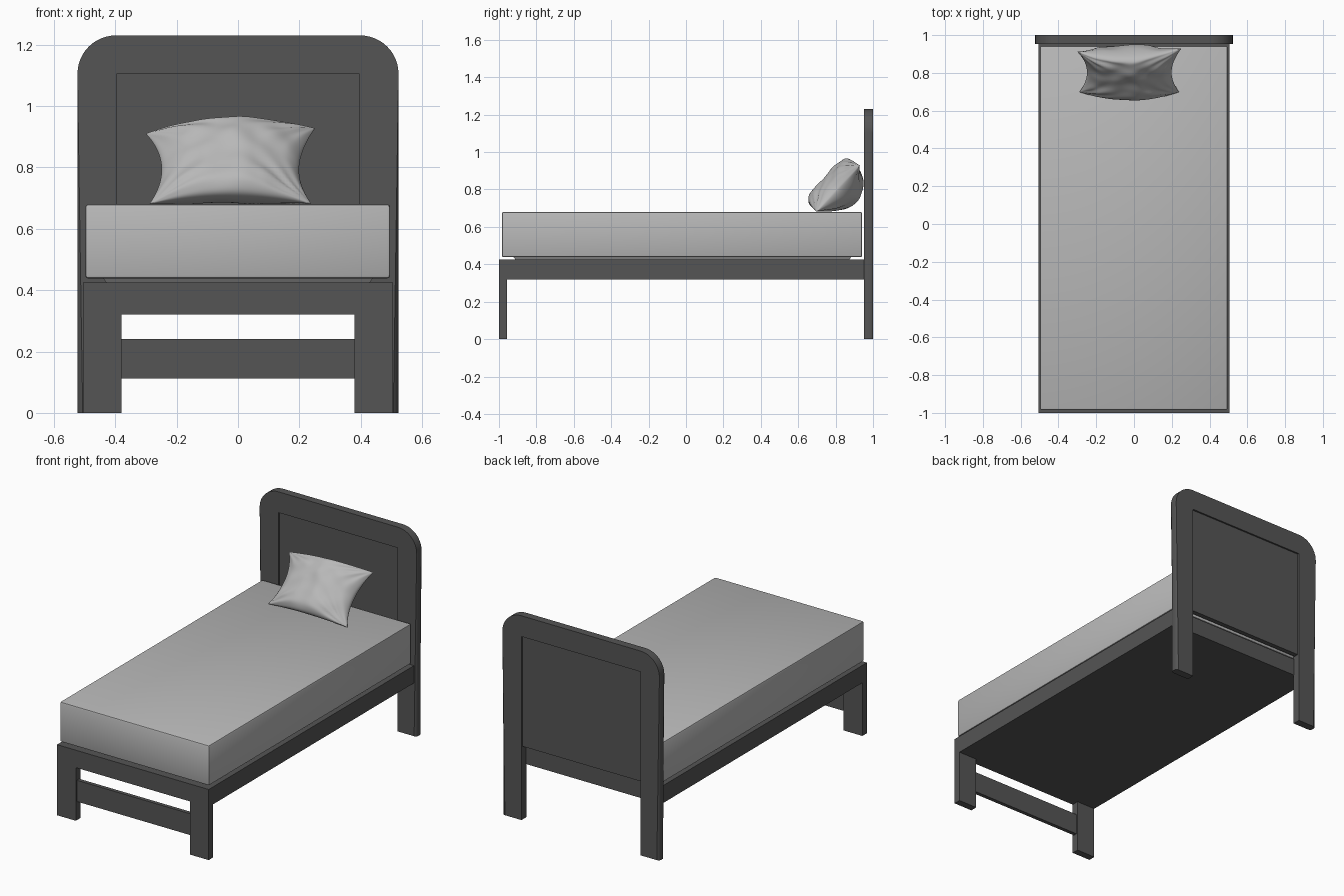
import bpy, bmesh, math
from mathutils import Vector, noise

if "Cube" in bpy.data.objects:
    bpy.data.objects.remove(bpy.data.objects["Cube"])


def material(name, rgb):
    m = bpy.data.materials.new(name)
    m.diffuse_color = (*rgb, 1)
    m.use_nodes = True
    m.node_tree.nodes["Principled BSDF"].inputs["Base Color"].default_value = m.diffuse_color
    return m


DARK = material("dark grey wood", (0.09, 0.09, 0.09))
PALE = material("pale grey fabric", (0.48, 0.48, 0.48))


def finish(name, bm, mat, angle=30):
    bmesh.ops.recalc_face_normals(bm, faces=bm.faces)
    me = bpy.data.meshes.new(name)
    bm.to_mesh(me)
    bm.free()
    me.materials.append(mat)
    ob = bpy.data.objects.new(name, me)
    bpy.context.collection.objects.link(ob)
    bpy.ops.object.select_all(action='DESELECT')
    ob.select_set(True)
    bpy.context.view_layer.objects.active = ob
    bpy.ops.object.shade_smooth_by_angle(angle=math.radians(angle))
    return ob


def box_bm(x, y, z):
    bm = bmesh.new()
    bmesh.ops.create_cube(bm, size=1)
    for v in bm.verts:
        v.co = [r[0] if c < 0 else r[1] for c, r in zip(v.co, (x, y, z))]
    return bm


def box(name, x, y, z, mat=DARK, bevel=0.0):
    bm = box_bm(x, y, z)
    if bevel:
        bmesh.ops.bevel(bm, geom=bm.edges[:], offset=bevel, segments=2,
                        affect='EDGES', profile=0.5)
    return finish(name, bm, mat)


# Headboard frame: upside-down U with rounded shoulders and soft outer rim
def headboard_frame():
    W, H, R, inner = 0.523, 1.23, 0.125, 0.396
    y0, y1 = 0.953, 1.0
    outer = [(-W, 0)]
    for cx, start in ((-W + R, 180), (W - R, 90)):
        for i in range(13):
            a = math.radians(start - 90 * i / 12)
            outer.append((cx + R * math.cos(a), H - R + R * math.sin(a)))
    outer.append((W, 0))
    top = H - R
    pts = outer + [(inner, 0), (inner, top), (-inner, top), (-inner, 0)]
    bm = bmesh.new()
    front = [bm.verts.new((x, y0, z)) for x, z in pts]
    back = [bm.verts.new((x, y1, z)) for x, z in pts]
    bm.faces.new(front)
    bm.faces.new(back[::-1])
    for i in range(len(pts)):
        j = (i + 1) % len(pts)
        bm.faces.new((front[i], back[i], back[j], front[j]))
    rim = [bm.edges.get((ring[i], ring[i + 1]))
           for ring in (front, back) for i in range(len(outer) - 1)]
    bmesh.ops.bevel(bm, geom=rim, offset=0.017, segments=4,
                    affect='EDGES', profile=0.5)
    finish("headboard_frame", bm, DARK, 40)


headboard_frame()
box("headboard_panel", (-0.397, 0.397), (0.961, 0.99), (0.44, 1.107))

# Bed base, front legs and stretcher
box("bed_base", (-0.505, 0.505), (-1.0, 0.955), (0.32, 0.425))
for side, name in ((-1, "left"), (1, "right")):
    xs = sorted((side * 0.38, side * 0.505))
    box(f"front_leg_{name}", xs, (-1.0, -0.957), (0, 0.32))
box("front_stretcher", (-0.38, 0.38), (-0.99, -0.967), (0.112, 0.24))

# Mattress with a slightly sagging underside that rests on the base
box("mattress", (-0.498, 0.496), (-0.985, 0.942), (0.438, 0.68), PALE, 0.01)
bm = box_bm((-0.44, 0.44), (-0.925, 0.885), (0.42, 0.44))
for v in bm.verts:
    if v.co.z < 0.43:
        v.co.x *= 0.97
        v.co.y *= 0.98
finish("mattress_underside", bm, PALE)


# Pillow: two puffed sheets joined at a seam, leaning on the headboard
def pillow():
    NU, NW = 56, 40
    centre = Vector((-0.025, 0.81, 0.80))
    up = Vector((0, 0.683, 0.73))
    out = Vector((0, -0.73, 0.683))
    bm = bmesh.new()
    for side, depth in ((1, 0.095), (-1, 0.118)):
        grid = []
        for j in range(NW + 1):
            row = []
            for i in range(NU + 1):
                # sine spacing packs rows close to the seam
                u = math.sin(math.pi / 2 * (2 * i / NU - 1))
                w = math.sin(math.pi / 2 * (2 * j / NW - 1))
                eu, ew = max(0, 1 - u * u), max(0, 1 - w * w)
                puff = eu ** 0.6 * ew ** 0.5
                x = 0.27 * u * (1 - 0.17 * ew) + 0.006 * w * u
                v = 0.163 * w + 0.03 * ew * eu + 0.012 * u * w * w * (w > 0)
                # folds fan out of the corners, soft dents elsewhere
                cu, cw = 1 - abs(u), 1 - abs(w)
                fold = math.sin(13 * math.atan2(cw, cu + 1e-6) + 2 * u + w)
                fold *= 0.009 * math.exp(-2 * math.hypot(cu, cw))
                dent = 0.012 * noise.noise(Vector((2.5 * u, 2 * w, side * 3)))
                t = side * (depth * puff + (fold + dent) * min(1, 2 * puff))
                t += 0.044 * eu * w * w
                p = centre + up * v + out * t
                p.x += x
                p.y = min(p.y, 0.952)
                p.z = max(p.z, 0.681)
                row.append(bm.verts.new(p))
            grid.append(row)
        for j in range(NW):
            for i in range(NU):
                bm.faces.new((grid[j][i], grid[j][i + 1],
                              grid[j + 1][i + 1], grid[j + 1][i]))
    bmesh.ops.remove_doubles(bm, verts=bm.verts, dist=0.0004)
    finish("pillow", bm, PALE, 60)


pillow()
